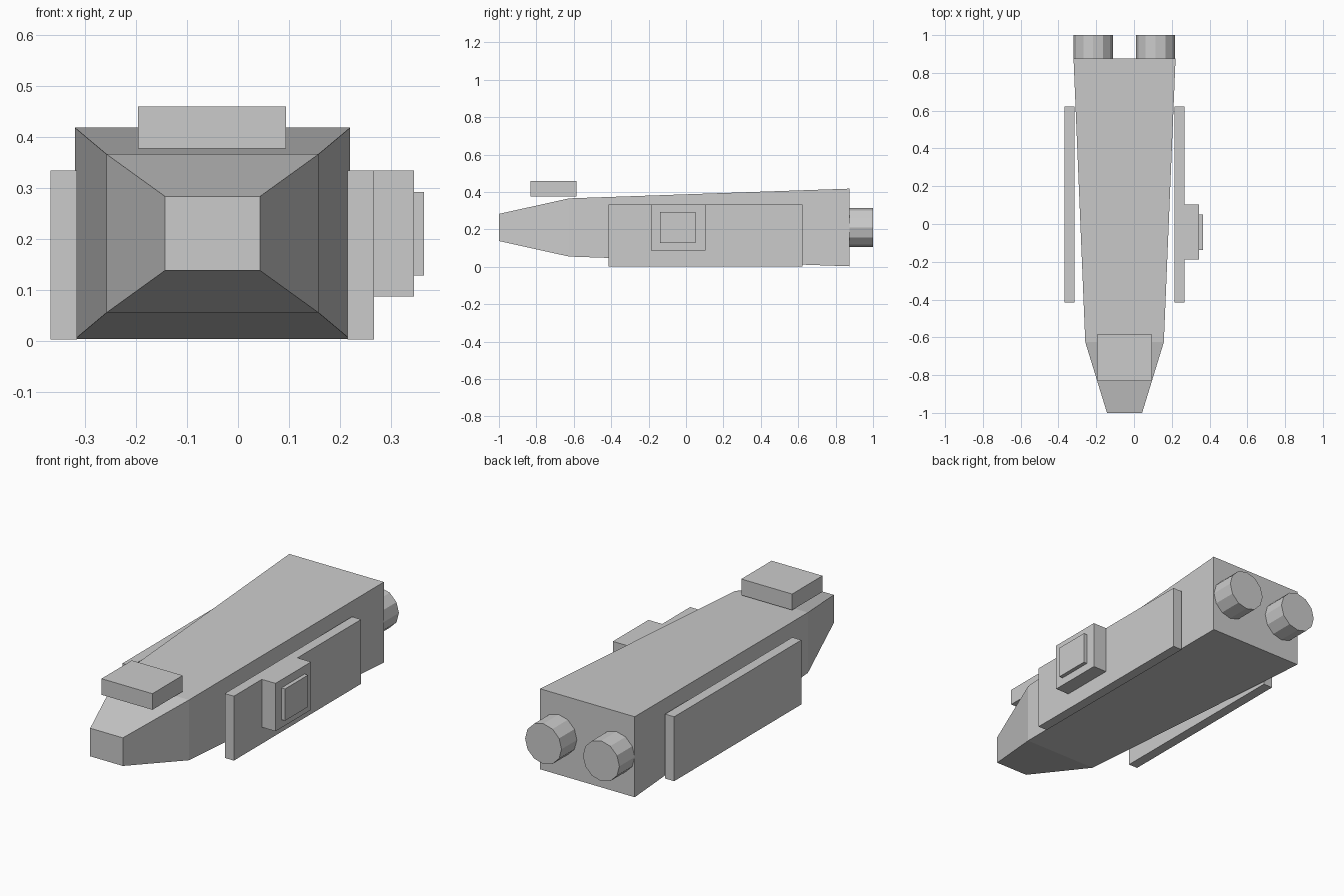
import bpy, bmesh, math
from mathutils import Matrix

cube = bpy.data.objects.get("Cube")
if cube:
    bpy.data.objects.remove(cube, do_unlink=True)

GREY = (0.6, 0.6, 0.6, 1.0)
grey = bpy.data.materials.new("hull grey")
grey.use_nodes = True
grey.diffuse_color = GREY
grey.node_tree.nodes["Principled BSDF"].inputs["Base Color"].default_value = GREY

MID = -0.05  # centre line of the hull


def add_object(name, bm):
    bmesh.ops.recalc_face_normals(bm, faces=bm.faces)
    mesh = bpy.data.meshes.new(name)
    bm.to_mesh(mesh)
    bm.free()
    mesh.materials.append(grey)
    obj = bpy.data.objects.new(name, mesh)
    bpy.context.collection.objects.link(obj)
    return obj


def box(name, x, y, z):
    bm = bmesh.new()
    bmesh.ops.create_cube(bm, size=1)
    for v in bm.verts:
        v.co = [r[0] if c < 0 else r[1] for c, r in zip(v.co, (x, y, z))]
    return add_object(name, bm)


def loft(name, sections):
    """Rectangular sections along y: (y, half width, bottom, top)."""
    bm = bmesh.new()
    rings = []
    for y, w, lo, hi in sections:
        corners = ((-w, lo), (w, lo), (w, hi), (-w, hi))
        rings.append([bm.verts.new((MID + x, y, z)) for x, z in corners])
    for a, b in zip(rings, rings[1:]):
        for i in range(4):
            j = (i + 1) % 4
            bm.faces.new((a[i], a[j], b[j], b[i]))
    bm.faces.new(rings[0])
    bm.faces.new(rings[-1])
    return add_object(name, bm)


def engine(name, x):
    bm = bmesh.new()
    place = Matrix.Translation((x, 0.937, 0.21)) @ Matrix.Rotation(math.pi / 2, 4, "X")
    bmesh.ops.create_cone(bm, cap_ends=True, segments=12, radius1=0.104,
                          radius2=0.104, depth=0.126, matrix=place)
    return add_object(name, bm)


# Tapered hull with a blunt nose
loft("hull", [(-1.0, 0.093, 0.138, 0.283),
              (-0.625, 0.208, 0.055, 0.366),
              (0.875, 0.27, 0.003, 0.418)])

# Raised block above the nose
box("bridge_block", (-0.196, 0.094), (-0.832, -0.585), (0.377, 0.46))

# Side plates
for name, x in (("left_plate", (0.215, 0.267)), ("right_plate", (-0.368, -0.316))):
    box(name, x, (-0.415, 0.622), (0.002, 0.334))

# Hatch on the left plate
box("hatch_base", (0.267, 0.345), (-0.187, 0.103), (0.087, 0.334))
box("hatch_panel", (0.345, 0.365), (-0.138, 0.05), (0.128, 0.292))

# Rear engines
for name, side in (("left_engine", 1), ("right_engine", -1)):
    engine(name, MID - 0.001 + side * 0.165)
